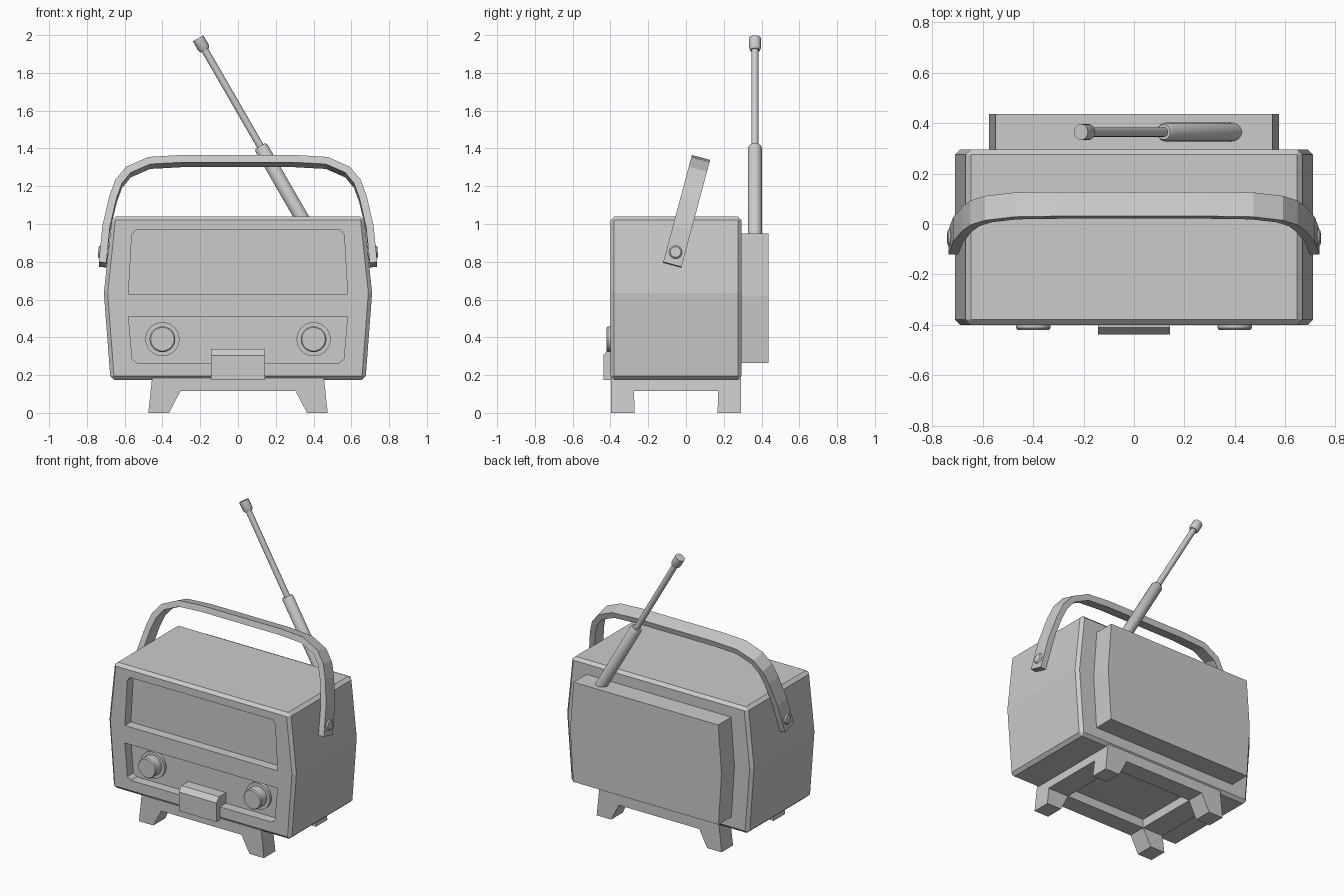
import bpy, bmesh, math
from mathutils import Vector, Matrix

if "Cube" in bpy.data.objects:
    bpy.data.objects.remove(bpy.data.objects["Cube"])


def finish(bm, name):
    bmesh.ops.recalc_face_normals(bm, faces=bm.faces)
    me = bpy.data.meshes.new(name)
    bm.to_mesh(me)
    bm.free()
    ob = bpy.data.objects.new(name, me)
    bpy.context.collection.objects.link(ob)
    return ob


def prism(name, pts, axis, a, b):
    """Extrude a closed profile along x (pts are y,z) or along y (pts are x,z)."""
    put = (lambda p, d: (d, p[0], p[1])) if axis == 'x' else (lambda p, d: (p[0], d, p[1]))
    bm = bmesh.new()
    face = bm.faces.new([bm.verts.new(put(p, a)) for p in pts])
    ext = bmesh.ops.extrude_face_region(bm, geom=[face])['geom']
    shift = Vector(put((0, 0), b - a))
    bmesh.ops.translate(bm, vec=shift, verts=[g for g in ext if isinstance(g, bmesh.types.BMVert)])
    return finish(bm, name)


def lathe(name, origin, direction, profile, sides=24):
    """Turned solid: profile is (radius, distance along direction), capped at both ends."""
    bm = bmesh.new()
    rings = []
    for r, h in profile:
        rings.append([bm.verts.new((r * math.cos(2 * math.pi * i / sides),
                                    r * math.sin(2 * math.pi * i / sides), h)) for i in range(sides)])
    for lo, hi in zip(rings, rings[1:]):
        for i in range(sides):
            j = (i + 1) % sides
            bm.faces.new((lo[i], lo[j], hi[j], hi[i]))
    bm.faces.new(rings[0])
    bm.faces.new(rings[-1])
    rot = Vector(direction).to_track_quat('Z', 'Y').to_matrix().to_4x4()
    bm.transform(Matrix.Translation(origin) @ rot)
    ob = finish(bm, name)
    activate(ob)
    bpy.ops.object.shade_smooth_by_angle(angle=math.radians(35))
    return ob


def activate(ob):
    bpy.ops.object.select_all(action='DESELECT')
    ob.select_set(True)
    bpy.context.view_layer.objects.active = ob


def cut(ob, cutter):
    mod = ob.modifiers.new('cut', 'BOOLEAN')
    mod.operation, mod.solver, mod.object = 'DIFFERENCE', 'EXACT', cutter
    activate(ob)
    bpy.ops.object.modifier_apply(modifier=mod.name)
    bpy.data.objects.remove(cutter)


def mirrored(half):
    return half + [(-x, z) for x, z in reversed(half)]


# Case: six-sided front profile with a small chamfer on the hard edges
case = prism('radio_case', mirrored([(.675, .175), (.71, .635), (.667, 1.04)]), 'y', -.40, .295)
bev = case.modifiers.new('chamfer', 'BEVEL')
bev.width, bev.segments, bev.limit_method, bev.angle_limit = .02, 1, 'ANGLE', math.radians(30)
activate(case)
bpy.ops.object.modifier_apply(modifier=bev.name)

# Recessed dial window and control panel
for half in ([(.58, .63), (.562, .945), (.54, .97)],
             [(.535, .265), (.56, .285), (.58, .51)]):
    cut(case, prism('recess_cutter', mirrored(half), 'y', -.5, -.335))

# Rear housing
prism('back_housing', mirrored([(.552, .265), (.575, .62), (.55, .95)]), 'y', .28, .436)

# Front latch block with a sloped top
prism('front_latch', [(-.30, .175), (-.438, .175), (-.438, .305), (-.41, .338), (-.30, .338)],
      'x', -.143, .143)

# Stand: splayed legs joined by a rail frame, open in the middle
stand = prism('stand', mirrored([(.305, .115), (.365, 0), (.475, 0), (.455, .185)]), 'y', -.397, .292)
cut(stand, prism('leg_gap_cutter', [(-.27, -.1), (-.275, .115), (.17, .115), (.165, -.1)], 'x', -1, 1))
cut(stand, prism('frame_hole_cutter', mirrored([(.305, .05), (.305, .3)]), 'y', -.275, .17))

# Carrying handle: flat band following an arch, leaning back around its pivots
half = [(.717, -.068), (.698, .13), (.662, .29), (.632, .375), (.58, .44), (.47, .49), (.30, .5)]
path = [Vector(p) for p in mirrored(half)]
outer, inner = [], []
for i, p in enumerate(path):
    d1 = (p - path[max(i - 1, 0)]).normalized()
    d2 = (path[min(i + 1, len(path) - 1)] - p).normalized()
    t = (d1 + d2).normalized()
    n = Vector((t.y, -t.x)) * .02
    outer.append(p + n)
    inner.append(p - n)
bm = bmesh.new()
rings = [[bm.verts.new((q.x, y, q.y)) for q, y in ((o, -.05), (o, .05), (k, .05), (k, -.05))]
         for o, k in zip(outer, inner)]
for a, b in zip(rings, rings[1:]):
    for i in range(4):
        bm.faces.new((a[i], a[i - 1], b[i - 1], b[i]))
bm.faces.new(rings[0])
bm.faces.new(rings[-1])
bm.transform(Matrix.Translation((0, -.055, .85)) @ Matrix.Rotation(math.radians(-15), 4, 'X'))
finish(bm, 'carry_handle')

# Left and right knobs and handle pivots
for s, side in ((-1, 'left'), (1, 'right')):
    lathe(side + '_knob', (s * .4, -.33, .39), (0, -1, 0),
          [(.09, 0), (.09, .025), (.068, .025), (.068, .083), (.062, .09)], 32)
    lathe(side + '_handle_pivot', (s * .67, -.055, .846), (s, 0, .08),
          [(.035, 0), (.035, .062), (.028, .07)], 16)

# Telescopic antenna leaning 30 degrees to the left
lean = Vector((-.5, 0, math.cos(math.radians(30))))
base = Vector((.443, .365, .85))
lathe('antenna_sleeve', base, lean, [(.037, 0), (.037, .638), (.03, .65)], 20)
lathe('antenna_rod', base, lean, [(.019, .6), (.019, 1.26)], 16)
lathe('antenna_tip', base, lean, [(.025, 1.235), (.032, 1.25), (.032, 1.308)], 16)
